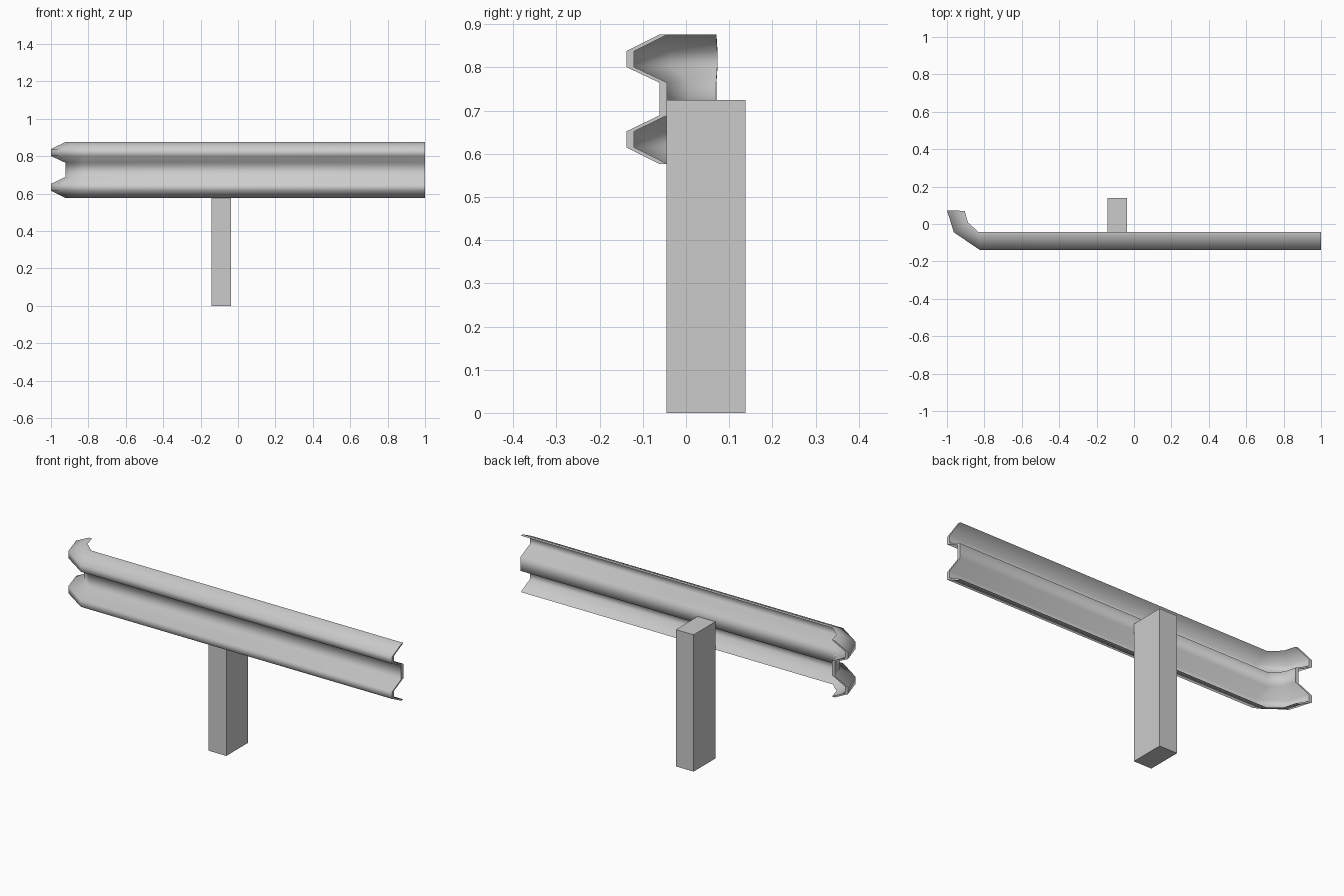
import bpy, bmesh, math
from mathutils import Vector

if "Cube" in bpy.data.objects:
    bpy.data.objects.remove(bpy.data.objects["Cube"])

# W-beam section: (depth 0 = front crest .. 1 = back plane, height)
SHEET = 0.19
front = [(0.81, 0.876), (0, 0.838), (0, 0.801), (0.81, 0.765),
         (0.81, 0.689), (0, 0.652), (0, 0.615), (0.81, 0.577)]
section = front + [(d + SHEET, z) for d, z in reversed(front)]

# Plan paths of the front crest and the back plane, curling back at the left end
crest_path = [(1, -0.138), (-0.825, -0.138), (-0.963, -0.045), (-1, 0.073)]
back_path = [(1, -0.044), (-0.83, -0.044), (-0.888, 0.008), (-0.905, 0.07)]


def rail():
    bm = bmesh.new()
    rings = []
    for c, b in zip(crest_path, back_path):
        ring = []
        for d, z in section:
            p = Vector(c).lerp(Vector(b), d)
            ring.append(bm.verts.new((p.x, p.y, z)))
        rings.append(ring)
    n, m = len(section), len(front)
    for r0, r1 in zip(rings, rings[1:]):
        for i in range(n):
            j = (i + 1) % n
            bm.faces.new((r0[i], r0[j], r1[j], r1[i]))
    # end strips close the sheet thickness
    for r in (rings[0], rings[-1]):
        for i in range(m - 1):
            bm.faces.new((r[i], r[i + 1], r[n - 2 - i], r[n - 1 - i]))
    bmesh.ops.recalc_face_normals(bm, faces=bm.faces)
    me = bpy.data.meshes.new("guard_rail")
    bm.to_mesh(me)
    bm.free()
    ob = bpy.data.objects.new("guard_rail", me)
    bpy.context.collection.objects.link(ob)
    bpy.ops.object.select_all(action='DESELECT')
    ob.select_set(True)
    bpy.context.view_layer.objects.active = ob
    bpy.ops.object.shade_smooth_by_angle(angle=math.radians(70))


# Corrugated rail
rail()

# Support post behind the rail
bpy.ops.mesh.primitive_cube_add(size=1, location=(-0.089, 0.0465, 0.3625))
post = bpy.context.object
post.name = "support_post"
post.scale = (0.104, 0.183, 0.725)
